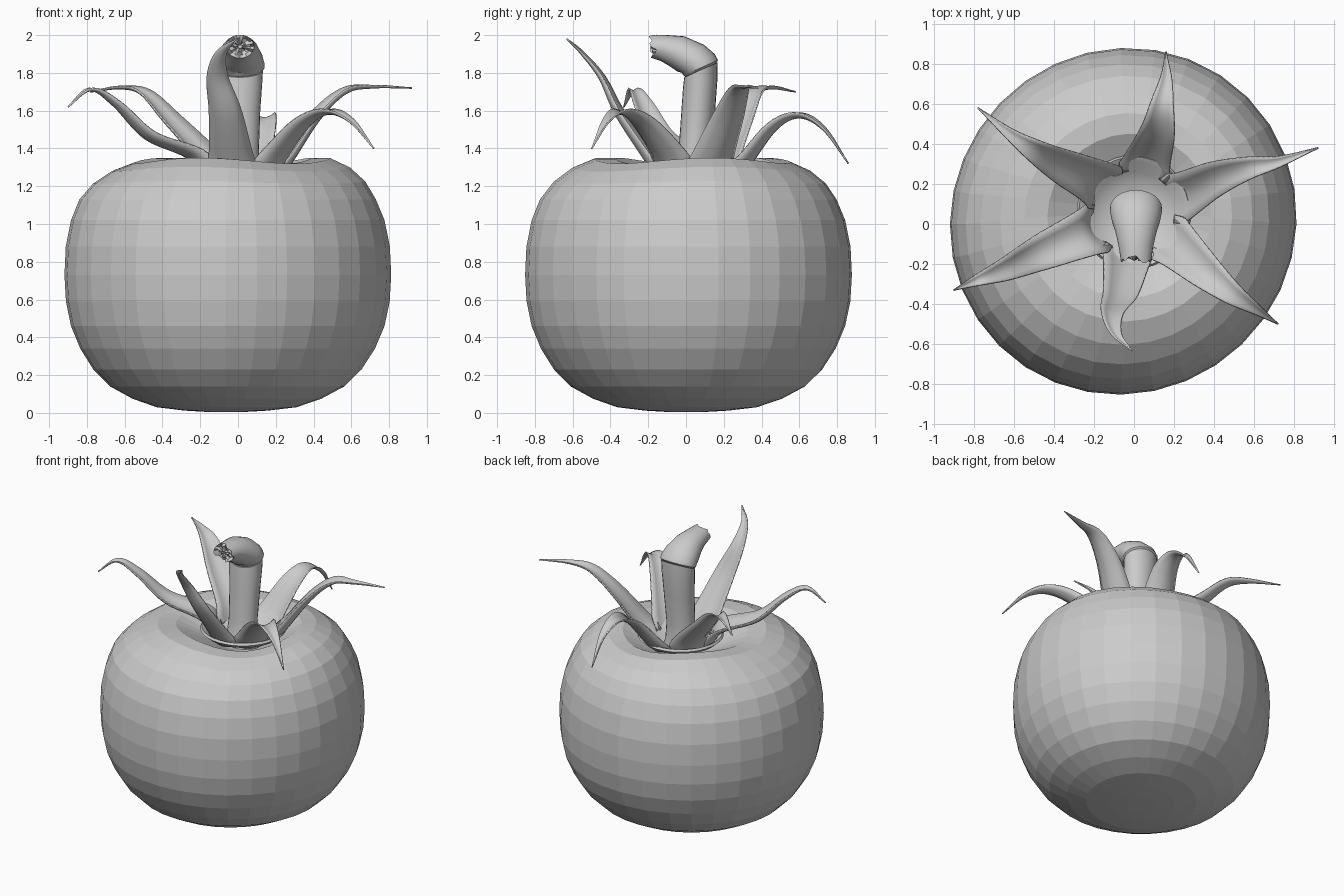
import bpy, bmesh, math, random
from mathutils import Vector, Matrix

random.seed(4)
cube = bpy.data.objects.get("Cube")
if cube:
    bpy.data.objects.remove(cube)

grey = bpy.data.materials.new("plain grey")
grey.use_nodes = True
grey.diffuse_color = (0.6, 0.6, 0.6, 1)
grey.node_tree.nodes["Principled BSDF"].inputs["Base Color"].default_value = (0.6, 0.6, 0.6, 1)


def loft(name, rows, closed=True, cap_start=False, cap_end=False, smooth=None):
    """Skin a list of point rows into one object."""
    bm = bmesh.new()
    rows = [[bm.verts.new(p) for p in row] for row in rows]
    n = len(rows[0])
    for a, b in zip(rows, rows[1:]):
        for i in range(n if closed else n - 1):
            j = (i + 1) % n
            bm.faces.new((a[i], a[j], b[j], b[i]))
    if cap_start:
        bm.faces.new(rows[0][::-1])
    if cap_end:
        bm.faces.new(rows[-1])
    bmesh.ops.remove_doubles(bm, verts=bm.verts, dist=0.0005)
    bmesh.ops.recalc_face_normals(bm, faces=bm.faces)
    mesh = bpy.data.meshes.new(name)
    bm.to_mesh(mesh)
    bm.free()
    mesh.materials.append(grey)
    obj = bpy.data.objects.new(name, mesh)
    bpy.context.collection.objects.link(obj)
    if smooth:
        bpy.ops.object.select_all(action="DESELECT")
        obj.select_set(True)
        bpy.context.view_layer.objects.active = obj
        bpy.ops.object.shade_smooth_by_angle(angle=math.radians(smooth))
    return obj


def ring(center, rx, ry, tilt=0, n=24):
    """Ellipse of points, tipped towards the front by tilt degrees."""
    turn = Matrix.Rotation(math.radians(tilt), 3, "X")
    angles = [math.tau * i / n for i in range(n)]
    return [Vector(center) + turn @ Vector((rx * math.cos(a), ry * math.sin(a), 0)) for a in angles]


# Fruit body: faceted, slightly lobed, with a dished top
SEGMENTS = 32
profile = [(.1, .005), (.22, .012), (.37, .03), (.5, .075), (.62, .14), (.71, .23),
           (.78, .34), (.83, .46), (.857, .59), (.865, .73), (.858, .88), (.83, 1.02),
           (.785, 1.13), (.72, 1.22), (.63, 1.29), (.52, 1.335), (.41, 1.335),
           (.3, 1.28), (.18, 1.22), (.08, 1.2)]
rows = []
for k, (r, z) in enumerate(profile):
    top = max(0, k - 12) / 7
    row = []
    for i in range(SEGMENTS):
        a = math.tau * i / SEGMENTS
        lobe = 1 + .02 * math.cos(a - .87) + .014 * math.sin(2 * a)
        wave = .016 * math.sin(math.pi * min(top, 1)) * math.cos(3 * a - .6)
        row.append((-.065 * (1 - top) + r * lobe * math.cos(a),
                    .06 * top + r * lobe * math.sin(a), z + wave))
    rows.append(row)
loft("fruit_body", rows, cap_start=True, cap_end=True)

# Calyx bowl around the stem
HUB = Vector((0, .06, 0))
bowl = [(.07, 1.21), (.14, 1.225), (.2, 1.255), (.25, 1.3), (.275, 1.315), (.285, 1.3), (.25, 1.27)]
loft("calyx_bowl", [ring(HUB + Vector((0, 0, z)), r, r, n=36) for r, z in bowl], smooth=50)


# Sepals: tapered troughs swept along curved paths
def catmull(points, steps=6):
    pts = [2 * points[0] - points[1]] + points + [2 * points[-1] - points[-2]]
    out = []
    for p, q, r, s in zip(pts, pts[1:], pts[2:], pts[3:]):
        for i in range(steps):
            t = i / steps
            out.append(.5 * (2 * q + (r - p) * t + (2 * p - 5 * q + 4 * r - s) * t * t
                             + (3 * q - p - 3 * r + s) * t ** 3))
    return out + [points[-1]]


def sepal(name, *path):
    points = [Vector(p) for p in path]
    away = (points[0] - HUB)
    away.z = 0
    away.normalize()
    start = HUB + away * .2 + Vector((0, 0, 1.25))
    line = catmull([start] + points)
    rows = []
    for i, p in enumerate(line):
        u = i / (len(line) - 1)
        along = (line[min(i + 1, len(line) - 1)] - line[max(i - 1, 0)]).normalized()
        side = Vector((-away.y, away.x, 0))
        side = (side - along * side.dot(along)).normalized()
        up = along.cross(side)
        half = .15 * min(1, .75 + 2 * u) * (1 - u) ** 1.1 + .002
        rows.append([p + side * half * t + up * half * .45 * (t * t - .3)
                     for t in (-1, -.6, -.25, 0, .25, .6, 1)])
    obj = loft(name, rows, closed=False, smooth=60)
    shell = obj.modifiers.new("thickness", "SOLIDIFY")
    shell.thickness = .008
    shell.offset = 0


sepal("back_sepal", (.07, .33, 1.33), (.12, .47, 1.51), (.14, .6, 1.57), (.16, .73, 1.5), (.16, .86, 1.32))
sepal("back_left_sepal", (.27, .15, 1.34), (.42, .23, 1.56), (.57, .28, 1.7), (.72, .31, 1.725), (.92, .38, 1.72))
sepal("front_left_sepal", (.23, -.12, 1.37), (.36, -.24, 1.53), (.48, -.34, 1.59), (.6, -.42, 1.54), (.72, -.5, 1.4))
sepal("front_sepal", (-.04, -.2, 1.34), (-.07, -.36, 1.58), (-.11, -.45, 1.77), (-.09, -.55, 1.9), (-.01, -.63, 1.98))
sepal("front_right_sepal", (-.25, -.05, 1.36), (-.48, -.15, 1.46), (-.65, -.23, 1.63), (-.78, -.28, 1.71), (-.9, -.33, 1.62))
sepal("back_right_sepal", (-.2, .22, 1.36), (-.37, .3, 1.55), (-.5, .37, 1.69), (-.62, .45, 1.72), (-.78, .58, 1.7))

# Lower stem
stem = [(.035, 1.19, .13, .12, 0), (.04, 1.26, .11, .095, 0), (.045, 1.38, .1, .085, 0), (.065, 1.6, .108, .09, 4),
        (.075, 1.74, .118, .094, 14), (.078, 1.815, .122, .096, 24)]
loft("stem", [ring((.01, y, z), rx, ry, t) for y, z, rx, ry, t in stem], cap_start=True, cap_end=True, smooth=50)

# Bent stem end with a ragged cut
bend = [(.078, 1.815, .115, .09, 24), (.078, 1.827, .13, .1, 24), (.065, 1.85, .13, .1, 30),
        (.025, 1.878, .122, .1, 45), (-.05, 1.916, .1, .088, 62), (-.12, 1.932, .085, .07, 78),
        (-.172, 1.94, .075, .062, 92)]
rows = [ring((.01, y, z), rx, ry, t) for y, z, rx, ry, t in bend]
for p in rows[-1]:
    p.y += random.uniform(-.025, .02)
for size in (.75, .45, .15):
    core = ring((.01, -.165, 1.94), .075 * size, .062 * size, 92)
    for p in core:
        p.y += random.uniform(-.02, .025)
    rows.append(core)
loft("stem_end", rows, cap_start=True, cap_end=True, smooth=40)
